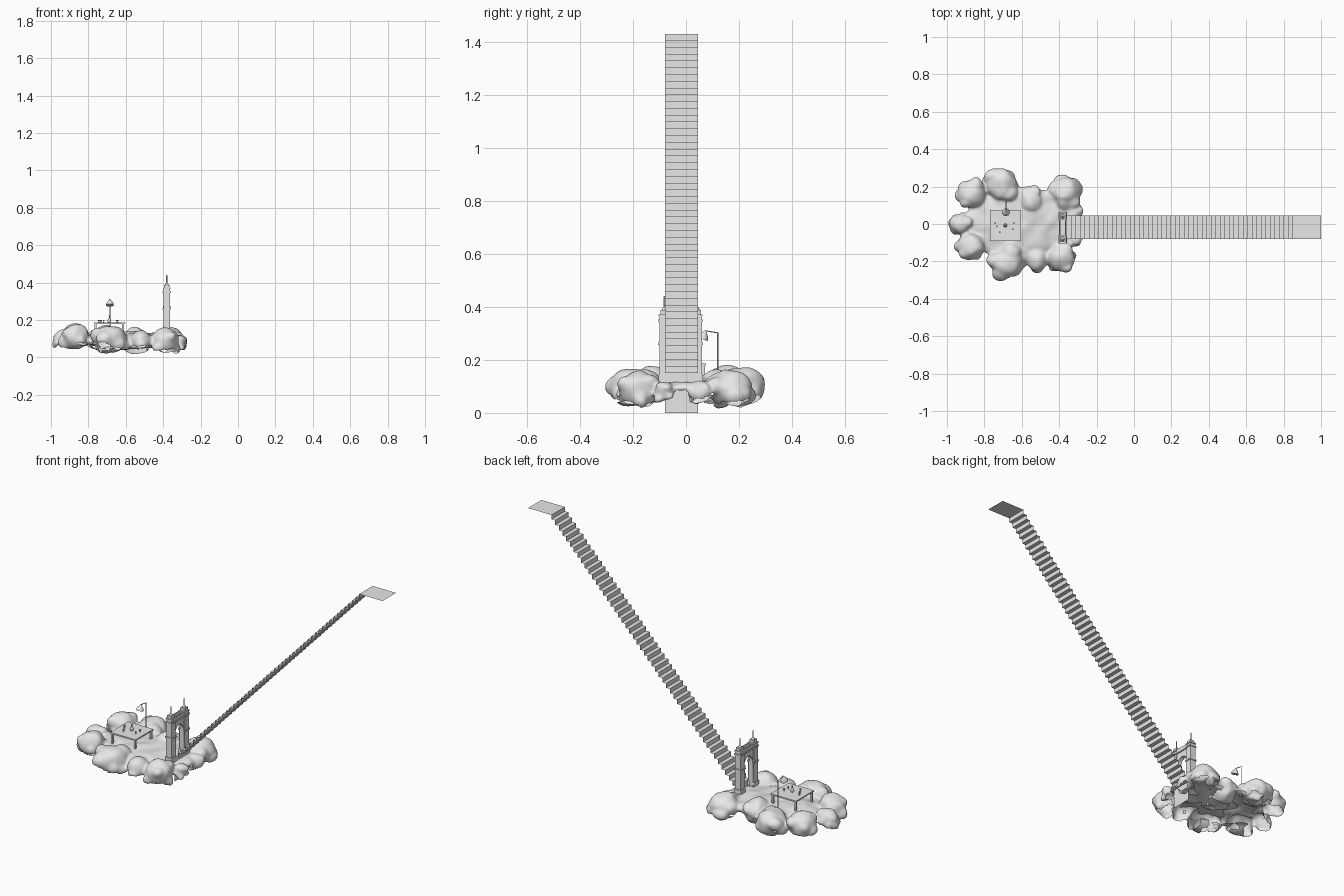
import bpy, bmesh, math, random
from mathutils import Vector, Matrix, noise

random.seed(4)
if "Cube" in bpy.data.objects:
    bpy.data.objects.remove(bpy.data.objects["Cube"], do_unlink=True)

stone = bpy.data.materials.new("pale_grey")
stone.use_nodes = True
stone.diffuse_color = (0.8, 0.8, 0.8, 1)
stone.node_tree.nodes["Principled BSDF"].inputs["Base Color"].default_value = (0.8, 0.8, 0.8, 1)


def make(name, bm, smooth=None, fix=True):
    if fix:
        bmesh.ops.recalc_face_normals(bm, faces=bm.faces[:])
    me = bpy.data.meshes.new(name)
    bm.to_mesh(me)
    bm.free()
    ob = bpy.data.objects.new(name, me)
    bpy.context.collection.objects.link(ob)
    me.materials.append(stone)
    if smooth:
        bpy.ops.object.select_all(action="DESELECT")
        ob.select_set(True)
        bpy.context.view_layer.objects.active = ob
        bpy.ops.object.shade_smooth_by_angle(angle=math.radians(smooth))
    return ob


def box(bm, x0, x1, y0, y1, z0, z1):
    m = Matrix.Translation(((x0 + x1) / 2, (y0 + y1) / 2, (z0 + z1) / 2))
    bmesh.ops.create_cube(bm, size=1, matrix=m @ Matrix.Diagonal((x1 - x0, y1 - y0, z1 - z0, 1)))


def lathe(bm, profile, origin, sides=12, turn=Matrix()):
    # profile is (radius, height) from bottom to top
    rings = []
    for r, z in profile:
        ring = []
        for i in range(sides):
            a = math.tau * i / sides
            p = Vector((r * math.cos(a), r * math.sin(a), z))
            ring.append(bm.verts.new(turn @ p + Vector(origin)))
        rings.append(ring)
    for a, b in zip(rings, rings[1:]):
        for i in range(sides):
            j = (i + 1) % sides
            bm.faces.new((a[i], a[j], b[j], b[i]))
    bm.faces.new(rings[0][::-1])
    bm.faces.new(rings[-1])


def ball(bm, centre, scale):
    m = Matrix.Translation(centre) @ Matrix.Diagonal((*scale, 1))
    bmesh.ops.create_icosphere(bm, subdivisions=3, radius=1, matrix=m)


# Cloud island: puffs (x, y, z, radius) around a low floor
puffs = [
    (-.71, .21, .10, .10), (-.87, .16, .11, .09), (-.93, .0, .10, .065),
    (-.87, -.12, .11, .085), (-.68, -.205, .095, .10), (-.52, -.19, .09, .07),
    (-.39, -.18, .085, .09), (-.365, .17, .09, .095), (-.55, .12, .09, .085),
    (-.31, -.08, .09, .04), (-.32, .06, .08, .05),
]
bm = bmesh.new()
ball(bm, (-.60, 0, .09), (.31, .2, .045))
for x, y, z, r in puffs:
    ball(bm, (x, y, z), (r * .85, r * .85, min(r * .82, .075)))
    for k in range(6):
        a = math.tau * (k + random.uniform(-.3, .3)) / 6
        s = r * random.uniform(.36, .5)
        p = (x + math.cos(a) * r * .58, y + math.sin(a) * r * .58, z + random.uniform(-.035, .03))
        ball(bm, p, (s, s, s * .9))
raw = make("cloud_source", bm)
mod = raw.modifiers.new("merge", "REMESH")
mod.mode = "VOXEL"
mod.voxel_size = .009
mod = raw.modifiers.new("soften", "SMOOTH")
mod.factor = .5
mod.iterations = 4
merged = bpy.data.meshes.new_from_object(raw.evaluated_get(bpy.context.evaluated_depsgraph_get()))
bpy.data.objects.remove(raw, do_unlink=True)
bm = bmesh.new()
bm.from_mesh(merged)
for v in bm.verts:
    v.co += noise.noise_vector(v.co * 14) * .010
    v.co.x = max(v.co.x, -1)
    v.co.z = max(v.co.z, .01)
bm.normal_update()
# open, ragged underside
under = [f for f in bm.faces if f.normal.z < -.6 and f.calc_center_median().z < .085
         and noise.noise(f.calc_center_median() * 12) > -.25]
bmesh.ops.delete(bm, geom=under, context="FACES")
make("cloud_island", bm, 80, fix=False)

# Staircase: a thin folded sheet from the ground up to a landing
STEPS, X0, X1, Z0, Z1, YA, YB = 51, -.36, .847, .15, 1.43, -.08, .045
path = [(X0, 0)]
for i in range(STEPS):
    z = Z0 + (Z1 - Z0) * i / (STEPS - 1)
    x = X0 + (X1 - X0) * i / (STEPS - 1)
    nxt = X0 + (X1 - X0) * (i + 1) / (STEPS - 1)
    path += [(x, z), (nxt if i < STEPS - 1 else 1, z)]
bm = bmesh.new()
rows = [(bm.verts.new((x, YA, z)), bm.verts.new((x, YB, z))) for x, z in path]
for a, b in zip(rows, rows[1:]):
    bm.faces.new((a[0], b[0], b[1], a[1]))
make("staircase", bm, fix=False)

# Gate wall with an arched opening
GX, GY, BASE = -.381, -.02, .115
outline = [(-.06, BASE), (-.06, .355), (.06, .355), (.06, BASE), (.038, BASE)]
for i in range(13):
    a = math.pi * i / 12
    outline.append((.038 * math.cos(a), .27 + .042 * math.sin(a)))
outline.append((-.038, BASE))
bm = bmesh.new()
face = bm.faces.new([bm.verts.new((GX - .012, GY + y, z)) for y, z in outline])
ext = bmesh.ops.extrude_face_region(bm, geom=[face])
for v in ext["geom"]:
    if isinstance(v, bmesh.types.BMVert):
        v.co.x += .024
make("gate_wall", bm)

# Gate cornice and parapet rails
bm = bmesh.new()
box(bm, GX - .02, GX + .02, GY - .08, GY + .08, .345, .355)
for s in (-1, 1):
    x = GX + s * .014
    box(bm, x - .003, x + .003, GY - .06, GY + .06, .355, .372)
make("gate_cornice", bm)

for s, side in ((-1, "right"), (1, "left")):
    # Square pillar with mouldings and a stepped cap
    y = GY + s * .062
    bm = bmesh.new()
    for half, z0, z1 in ((.018, BASE, .365), (.022, BASE, .145), (.023, .257, .265),
                         (.023, .345, .352), (.021, .365, .372), (.015, .372, .388)):
        box(bm, GX - half, GX + half, y - half, y + half, z0, z1)
    make(side + "_gate_pillar", bm)
    # Finial
    bm = bmesh.new()
    lathe(bm, [(.010, .388), (.007, .396), (.003, .400), (.003, .438), (.001, .442)], (GX, y, 0), 8)
    make(side + "_gate_finial", bm, 40)
    # Slim columns on both faces beside the opening
    bm = bmesh.new()
    for f in (-1, 1):
        lathe(bm, [(.007, BASE), (.007, .14), (.004, .145), (.004, .262), (.007, .27), (.007, .275)],
              (GX + f * .014, GY + s * .041, 0), 8)
    make(side + "_gate_columns", bm, 40)

# Table
TX, TY, TOP = -.688, -.008, .186
bm = bmesh.new()
box(bm, TX - .083, TX + .083, TY - .083, TY + .083, TOP - .008, TOP)
for sx in (-1, 1):
    for sy in (-1, 1):
        x, y = TX + sx * .074, TY + sy * .074
        box(bm, x - .005, x + .005, y - .005, y + .005, .11, TOP - .008)
make("table", bm)

# Vase in the middle and small cups around it
bm = bmesh.new()
lathe(bm, [(.006, 0), (.010, .008), (.008, .018), (.003, .024), (.003, .034), (.005, .037)], (TX, TY, TOP))
make("vase", bm, 40)
bm = bmesh.new()
for dx, dy in ((-.055, .012), (-.03, -.035), (.045, .012), (.04, -.02), (-.045, -.005)):
    lathe(bm, [(.004, 0), (.002, .003), (.002, .007), (.005, .010), (.005, .015)], (TX + dx, TY + dy, TOP), 8)
make("cups", bm, 40)

# Lamp: post, arm and tilted shade
LX, LY = -.685, .12
bm = bmesh.new()
lathe(bm, [(.012, .11), (.012, .118), (.0022, .122), (.0022, .303)], (LX, LY, 0), 8)
lathe(bm, [(.002, 0), (.002, .048)], (LX, LY, .302), 8, Matrix.Rotation(math.radians(80), 3, "X"))
make("lamp_post", bm, 40)
bm = bmesh.new()
lathe(bm, [(.021, -.034), (.020, -.026), (.015, -.016), (.008, -.008), (.004, 0)],
      (LX, LY - .046, .310), 14, Matrix.Rotation(math.radians(-20), 3, "X"))
make("lamp_shade", bm, 40)
